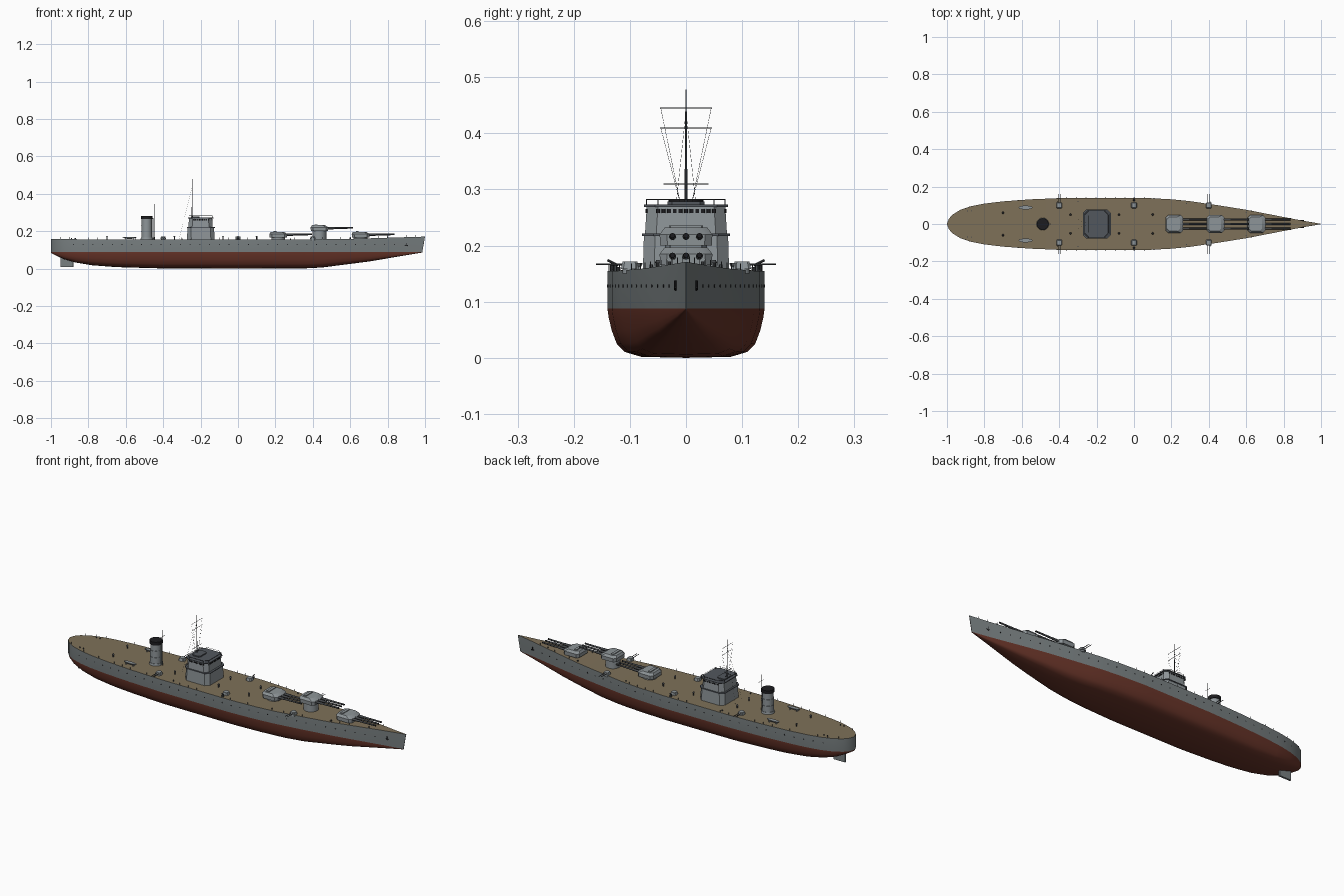
import bpy, bmesh, math
from mathutils import Vector, Matrix

def mat(name, r, g, b):
    m = bpy.data.materials.new(name)
    m.diffuse_color = (r, g, b, 1)
    return m

HULL = mat("hull_grey", 0.19, 0.215, 0.22)
RED = mat("bottom_red", 0.14, 0.035, 0.022)
DECK = mat("deck_wood", 0.21, 0.165, 0.10)
GREY = mat("light_grey", 0.27, 0.30, 0.315)
DARK = mat("roof_dark_grey", 0.085, 0.095, 0.11)
BLACK = mat("black", 0.012, 0.012, 0.014)
STEEL = mat("gun_steel", 0.06, 0.065, 0.07)

def finish(name, bm, *mats, angle=30):
    bmesh.ops.recalc_face_normals(bm, faces=bm.faces)
    me = bpy.data.meshes.new(name)
    bm.to_mesh(me)
    bm.free()
    for m in mats:
        me.materials.append(m)
    ob = bpy.data.objects.new(name, me)
    bpy.context.collection.objects.link(ob)
    bpy.ops.object.select_all(action='DESELECT')
    ob.select_set(True)
    bpy.context.view_layer.objects.active = ob
    bpy.ops.object.shade_smooth_by_angle(angle=math.radians(angle))
    return ob

def rod(bm, a, b, r1, r2=None, n=8, mi=0):
    a, b = Vector(a), Vector(b)
    d = b - a
    M = Matrix.Translation((a + b) / 2) @ d.to_track_quat('Z', 'Y').to_matrix().to_4x4()
    g = bmesh.ops.create_cone(bm, cap_ends=True, segments=n, radius1=r1,
                              radius2=r1 if r2 is None else r2, depth=d.length, matrix=M)
    for f in {f for v in g['verts'] for f in v.link_faces}:
        f.material_index = mi

def prism(bm, levels, c, mi=0):
    """Stack of chamfered rectangles: (z, x0, x1, y0, y1)."""
    rings = []
    for z, x0, x1, y0, y1 in levels:
        pts = [(x0 + c, y0), (x1 - c, y0), (x1, y0 + c), (x1, y1 - c),
               (x1 - c, y1), (x0 + c, y1), (x0, y1 - c), (x0, y0 + c)]
        rings.append([bm.verts.new((x, y, z)) for x, y in pts])
    fs = [bm.faces.new(rings[0][::-1]), bm.faces.new(rings[-1])]
    for r, s in zip(rings, rings[1:]):
        fs += [bm.faces.new((r[i], r[(i + 1) % 8], s[(i + 1) % 8], s[i])) for i in range(8)]
    for f in fs:
        f.material_index = mi

def lerp_tab(tab, x):
    for (x0, v0), (x1, v1) in zip(tab, tab[1:]):
        if x <= x1:
            return v0 + (v1 - v0) * (x - x0) / (x1 - x0)
    return tab[-1][1]

# Hull lines: half beam, keel height, deck height along x
BEAM = [(-1, 0.001), (-0.99, 0.028), (-0.97, 0.05), (-0.93, 0.075), (-0.87, 0.095), (-0.8, 0.109),
        (-0.7, 0.121), (-0.55, 0.132), (-0.35, 0.14), (0.05, 0.14), (0.2, 0.132), (0.3, 0.122),
        (0.45, 0.1), (0.6, 0.076), (0.75, 0.047), (0.9, 0.018), (1, 0.001)]
KEEL = [(-1, 0.083), (-0.97, 0.068), (-0.93, 0.05), (-0.87, 0.033), (-0.78, 0.018), (-0.65, 0.008),
        (-0.4, 0.001), (0, 0), (0.35, 0.001), (0.45, 0.006), (0.7, 0.038), (1, 0.086)]
TOP = [(-1, 0.158), (-0.6, 0.155), (0.3, 0.155), (0.6, 0.159), (1, 0.171)]
WL = 0.088
SECTION = [(0, 0), (0.57, 0.02), (0.78, 0.12), (0.88, 0.28), (0.945, 0.55), (0.985, 0.82), (1, 1)]

bm = bmesh.new()
xs = sorted({x for x, _ in BEAM + KEEL} | {-0.2, -0.1, 0.12, 0.38, 0.52, 0.82, 0.96})
rings = []
for x in xs:
    b, k, t = lerp_tab(BEAM, x), lerp_tab(KEEL, x), lerp_tab(TOP, x)
    rake = 0.015 * max(0, (x - 0.7) / 0.3)
    half = [(x - rake, b * f, k + (WL - k) * h) for f, h in SECTION] + [(x, b * 1.0, t)]
    full = [(p[0], -p[1], p[2]) for p in half[:0:-1]] + half
    rings.append([bm.verts.new(p) for p in full])
n = len(rings[0])
for r, s in zip(rings, rings[1:]):
    for i in range(n - 1):
        f = bm.faces.new((r[i], r[i + 1], s[i + 1], s[i]))
        f.material_index = 0 if i in (0, n - 2) else 1
    bm.faces.new((r[0], s[0], s[-1], r[-1])).material_index = 2
bm.faces.new(rings[0])
bm.faces.new(rings[-1][::-1])
finish("hull", bm, HULL, RED, DECK, angle=35)

# Rudder
bm = bmesh.new()
prism(bm, [(0.008, -0.95, -0.88, -0.005, 0.005), (0.06, -0.95, -0.88, -0.005, 0.005)], 0.002)
finish("rudder", bm, HULL)

# Main turrets with three barrels each
for name, cx, z in (("aft", 0.215, 0.165), ("middle", 0.435, 0.2), ("forward", 0.655, 0.165)):
    bm = bmesh.new()
    rod(bm, (cx, 0, 0.15), (cx, 0, z + 0.002), 0.037, n=24)
    finish(name + "_barbette", bm, GREY)
    bm = bmesh.new()
    prism(bm, [(z, cx - 0.045, cx + 0.047, -0.046, 0.046), (z + 0.02, cx - 0.047, cx + 0.048, -0.047, 0.047),
               (z + 0.032, cx - 0.04, cx + 0.03, -0.038, 0.038)], 0.013)
    prism(bm, [(z + 0.03, cx - 0.025, cx - 0.01, -0.03, 0.03), (z + 0.036, cx - 0.025, cx - 0.01, -0.03, 0.03)], 0.002)
    finish(name + "_turret", bm, GREY)
    bm = bmesh.new()
    for y in (-0.024, 0, 0.024):
        rod(bm, (cx + 0.03, y, z + 0.016), (cx + 0.08, y, z + 0.0165), 0.0065, 0.006, 12)
        rod(bm, (cx + 0.07, y, z + 0.0165), (cx + 0.18, y, z + 0.018), 0.0052, 0.0042, 12)
        rod(bm, (cx + 0.178, y, z + 0.018), (cx + 0.181, y, z + 0.018), 0.0045, n=12, mi=1)
    finish(name + "_barrels", bm, STEEL, BLACK)

# Bridge tower: two tiers, ledge and dark roof
bm = bmesh.new()
prism(bm, [(0.15, -0.273, -0.125, -0.077, 0.077), (0.218, -0.27, -0.128, -0.075, 0.075)], 0.02)
prism(bm, [(0.222, -0.265, -0.135, -0.073, 0.073), (0.27, -0.262, -0.138, -0.07, 0.07)], 0.02)
finish("bridge_tower", bm, GREY)
bm = bmesh.new()
prism(bm, [(0.217, -0.274, -0.124, -0.078, 0.078), (0.222, -0.274, -0.124, -0.078, 0.078)], 0.02)
prism(bm, [(0.269, -0.268, -0.132, -0.075, 0.075), (0.273, -0.268, -0.132, -0.075, 0.075)], 0.02)
prism(bm, [(0.273, -0.252, -0.205, -0.033, 0.033), (0.279, -0.252, -0.205, -0.033, 0.033)], 0.008)
finish("tower_decks", bm, DARK)

# Bridge windows
bm = bmesh.new()
for i in range(11):
    y = -0.05 + 0.01 * i
    prism(bm, [(0.258, -0.139, -0.136, y - 0.0035, y + 0.0035), (0.265, -0.139, -0.136, y - 0.0035, y + 0.0035)], 0.0005)
for s in (-1, 1):
    for i in range(9):
        x = -0.238 + 0.01 * i
        y = s * 0.0705
        prism(bm, [(0.258, x - 0.0035, x + 0.0035, y - 0.0015, y + 0.0015),
                   (0.265, x - 0.0035, x + 0.0035, y - 0.0015, y + 0.0015)], 0.0005)
finish("bridge_windows", bm, BLACK)

# Roof railing
bm = bmesh.new()
x0, x1, w, c = -0.262, -0.138, 0.07, 0.02
loop = [(x0 + c, -w), (x1 - c, -w), (x1, c - w), (x1, w - c), (x1 - c, w), (x0 + c, w), (x0, w - c), (x0, c - w)]
for (ax, ay), (bx, by) in zip(loop, loop[1:] + loop[:1]):
    rod(bm, (ax, ay, 0.282), (bx, by, 0.282), 0.0008, n=5)
    rod(bm, (ax, ay, 0.272), (ax, ay, 0.283), 0.001, n=5)
finish("roof_railing", bm, STEEL)

# Main mast with yards and rigging
bm = bmesh.new()
rod(bm, (-0.245, 0, 0.27), (-0.245, 0, 0.478), 0.0028, 0.001)
for z, w in ((0.445, 0.046), (0.41, 0.046), (0.31, 0.04)):
    rod(bm, (-0.245, -w, z), (-0.245, w, z), 0.0009, n=6)
finish("main_mast", bm, STEEL)
bm = bmesh.new()
for s in (-1, 1):
    rod(bm, (-0.245, s * 0.045, 0.445), (-0.245, s * 0.01, 0.275), 0.0003, n=4)
    rod(bm, (-0.245, s * 0.045, 0.41), (-0.245, s * 0.01, 0.275), 0.0003, n=4)
    rod(bm, (-0.245, 0, 0.44), (-0.315, s * 0.03, 0.156), 0.0003, n=4)
finish("rigging", bm, STEEL)

# Funnel with bands and black cap
bm = bmesh.new()
fx = -0.488
rod(bm, (fx, 0, 0.15), (fx, 0, 0.165), 0.034, 0.031, 28)
rod(bm, (fx, 0, 0.16), (fx, 0, 0.268), 0.0285, 0.0275, 28)
for z in (0.195, 0.23):
    rod(bm, (fx, 0, z), (fx, 0, z + 0.003), 0.0295, n=28)
rod(bm, (fx, 0, 0.264), (fx, 0, 0.282), 0.031, n=28, mi=1)
rod(bm, (fx + 0.033, 0, 0.155), (fx + 0.033, 0, 0.27), 0.003, n=8)
finish("funnel", bm, GREY, BLACK)
bm = bmesh.new()
rod(bm, (-0.447, 0, 0.15), (-0.447, 0, 0.345), 0.002, 0.001)
rod(bm, (-0.447, -0.02, 0.31), (-0.447, 0.02, 0.31), 0.0008, n=6)
finish("aft_mast", bm, STEEL)

for s, side in ((-1, "starboard"), (1, "port")):
    # Secondary gun mounts
    for cx, tag in ((-0.4, "aft"), (0.0, "middle"), (0.4, "forward")):
        bm = bmesh.new()
        y = s * 0.1
        rod(bm, (cx, y, 0.15), (cx, y, 0.159), 0.013, n=16)
        prism(bm, [(0.158, cx - 0.015, cx + 0.015, y - 0.016, y + 0.016),
                   (0.172, cx - 0.012, cx + 0.012, y - 0.013, y + 0.013)], 0.004)
        if cx:
            for d in (-0.006, 0.006):
                rod(bm, (cx + d, y, 0.166), (cx + d, s * 0.16, 0.167), 0.0018, 0.0014, mi=1)
        else:
            rod(bm, (0, s * 0.127, 0.15), (0, s * 0.127, 0.165), 0.006, 0.004, mi=1)
            rod(bm, (0, s * 0.122, 0.165), (0, s * 0.14, 0.174), 0.0022, mi=1)
        finish(f"{tag}_{side}_gun", bm, GREY, STEEL)
    # Ship's boat: flattened half ellipsoid on chocks
    bm = bmesh.new()
    bmesh.ops.create_uvsphere(bm, u_segments=20, v_segments=10, radius=1, matrix=Matrix.Translation(
        (-0.58, s * 0.088, 0.169)) @ Matrix.Diagonal((0.037, 0.0105, 0.01, 1)))
    for v in bm.verts:
        v.co.z = min(v.co.z, 0.169)
    for x in (-0.6, -0.56):
        prism(bm, [(0.152, x - 0.002, x + 0.002, s * 0.088 - 0.008, s * 0.088 + 0.008),
                   (0.163, x - 0.002, x + 0.002, s * 0.088 - 0.008, s * 0.088 + 0.008)], 0.0005)
    finish(side + "_boat", bm, GREY)
    # Portholes and anchor on the hull side
    bm = bmesh.new()
    for i in range(34):
        x = -0.88 + i * 0.052
        y = lerp_tab(BEAM, x)
        rod(bm, (x, s * (y - 0.003), 0.128), (x, s * (y + 0.0008), 0.128), 0.0028, n=10)
    finish(side + "_portholes", bm, BLACK)
    bm = bmesh.new()
    y = s * (lerp_tab(BEAM, 0.9) + 0.001)
    rod(bm, (0.9, y, 0.122), (0.9, y, 0.138), 0.002)
    rod(bm, (0.892, y, 0.126), (0.9, y, 0.121), 0.002)
    rod(bm, (0.908, y, 0.126), (0.9, y, 0.121), 0.002)
    finish(side + "_anchor", bm, BLACK)
    # Railing posts along the deck edge
    bm = bmesh.new()
    for i in range(39):
        x = -0.95 + i * 0.05
        y, z = lerp_tab(BEAM, x) - 0.003, lerp_tab(TOP, x)
        rod(bm, (x, s * y, z - 0.002), (x, s * y, z + 0.011), 0.0008, n=5)
    finish(side + "_railing_posts", bm, STEEL)
    # Bollards and ventilators
    bm = bmesh.new()
    for x, y in ((-0.89, 0.07), (-0.87, 0.07), (-0.3, 0.12), (0.28, 0.11), (0.6, 0.062), (0.8, 0.03)):
        z = lerp_tab(TOP, x)
        rod(bm, (x, s * y, z - 0.002), (x, s * y, z + 0.007), 0.003)
    for x, y in ((-0.7, 0.06), (-0.34, 0.05), (-0.08, 0.05), (0.1, 0.05)):
        rod(bm, (x, s * y, 0.153), (x, s * y, 0.17), 0.003)
        rod(bm, (x, s * y, 0.169), (x, s * y, 0.174), 0.006, 0.003, 12)
    finish(side + "_deck_fittings", bm, STEEL)
